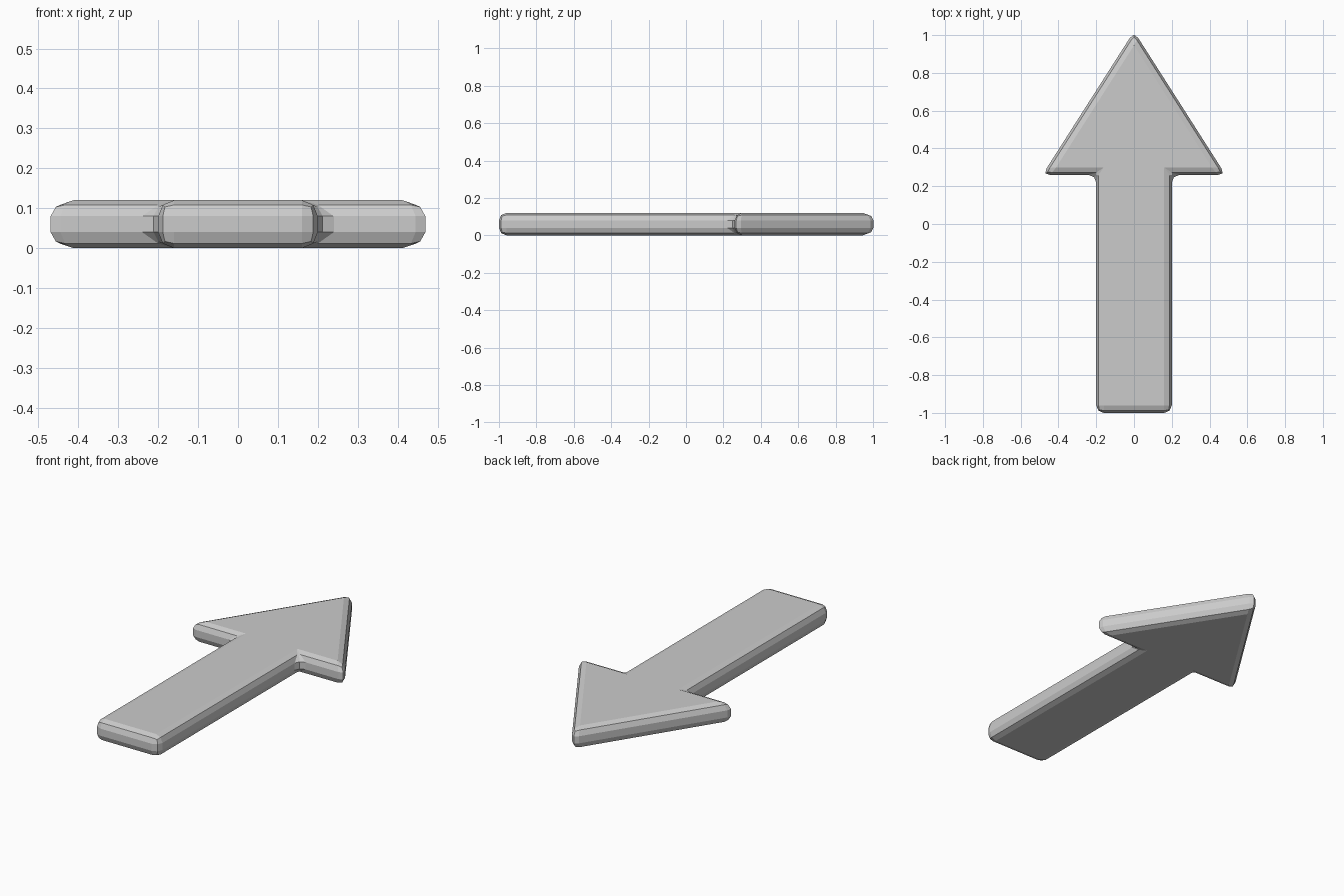
import bpy, bmesh

if "Cube" in bpy.data.objects:
    bpy.data.objects.remove(bpy.data.objects["Cube"])

HEIGHT = 0.12
BEVEL = 0.04

# Right half of the arrow outline, mirrored for the left half
half = [(0.2, -1.0), (0.2, 0.26), (0.485, 0.26)]
outline = half + [(0.0, 1.02)] + [(-x, y) for x, y in reversed(half)]

# Flat arrow plate extruded upwards
bm = bmesh.new()
face = bm.faces.new([bm.verts.new((x, y, 0)) for x, y in outline])
ext = bmesh.ops.extrude_face_region(bm, geom=[face], use_keep_orig=True)
top = [v for v in ext["geom"] if isinstance(v, bmesh.types.BMVert)]
bmesh.ops.translate(bm, verts=top, vec=(0, 0, HEIGHT))
bmesh.ops.recalc_face_normals(bm, faces=bm.faces)

mesh = bpy.data.meshes.new("arrow")
bm.to_mesh(mesh)
bm.free()
arrow = bpy.data.objects.new("arrow", mesh)
bpy.context.collection.objects.link(arrow)

# Two-step rounding on every edge
bevel = arrow.modifiers.new("rounded_edges", 'BEVEL')
bevel.width = BEVEL
bevel.segments = 2
bevel.limit_method = 'NONE'
bevel.use_clamp_overlap = False
